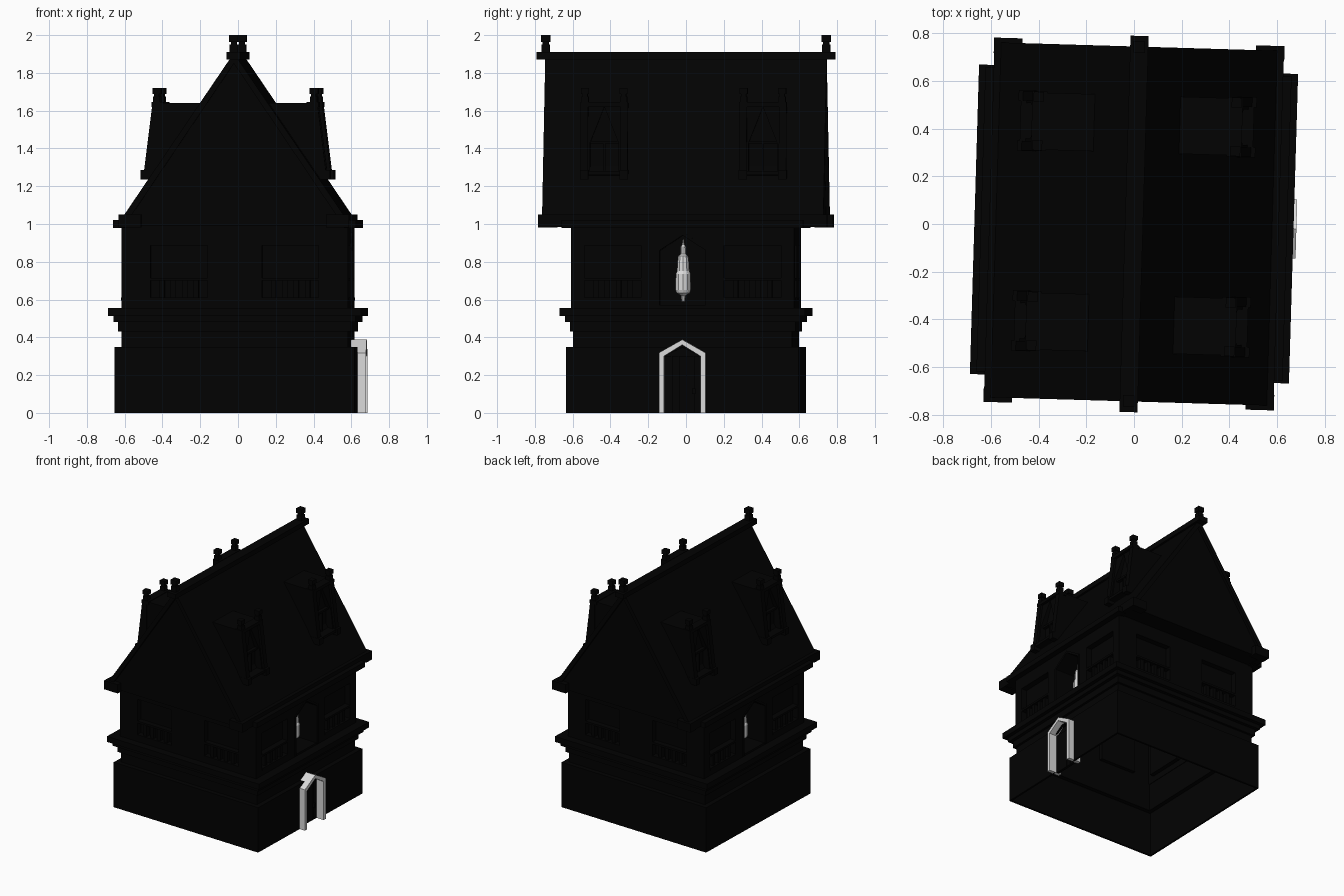
import bpy, bmesh, math
from mathutils import Matrix

if "Cube" in bpy.data.objects:
    bpy.data.objects.remove(bpy.data.objects["Cube"])

TURN = Matrix.Rotation(math.radians(-1.7), 4, 'Z')   # the house stands slightly turned


def material(name, value):
    m = bpy.data.materials.new(name)
    m.use_nodes = True
    colour = (value, value, value, 1)
    m.diffuse_color = colour
    m.node_tree.nodes["Principled BSDF"].inputs["Base Color"].default_value = colour
    return m


BLACK = material("soot black", 0.0006)
PALE = material("pale stone", 0.7)


def finish(name, bm, mat=BLACK):
    bmesh.ops.recalc_face_normals(bm, faces=bm.faces[:])
    bm.transform(TURN)
    me = bpy.data.meshes.new(name)
    bm.to_mesh(me)
    bm.free()
    me.materials.append(mat)
    ob = bpy.data.objects.new(name, me)
    bpy.context.collection.objects.link(ob)
    return ob


def add_prism(bm, points, place, lo, hi, open_front=False):
    """Extrude a 2D outline; place(a, b, depth) gives the 3D point."""
    low = [bm.verts.new(place(a, b, lo)) for a, b in points]
    high = [bm.verts.new(place(a, b, hi)) for a, b in points]
    bm.faces.new(low)
    if not open_front:
        bm.faces.new(high[::-1])
    n = len(points)
    for i in range(n):
        j = (i + 1) % n
        bm.faces.new((low[i], high[i], high[j], low[j]))


def along_y(a, b, d):
    return (a, d, b)


def side(s):
    """Outline in (y, z), extruded outward on the side s of x."""
    return lambda a, b, d: (s * d, a, b)


def end(s):
    """Outline in (x, z), extruded outward on the end s of y."""
    return lambda a, b, d: (a, s * d, b)


def rect(a0, a1, b0, b1):
    return [(a0, b0), (a1, b0), (a1, b1), (a0, b1)]


def add_box(bm, x0, x1, y0, y1, z0, z1):
    add_prism(bm, rect(x0, x1, z0, z1), along_y, y0, y1)


def arch(c, half, foot, spring, apex):
    return [(c - half, foot), (c + half, foot), (c + half, spring), (c, apex), (c - half, spring)]


def ring_wall(name, profile, extra):
    """Closed rectangular ring: a profile of (half depth, z), with extra half width in x."""
    bm = bmesh.new()
    rings = [[bm.verts.new((sx * (h + extra), sy * h, z))
              for sx, sy in ((-1, -1), (1, -1), (1, 1), (-1, 1))] for h, z in profile]
    for i, a in enumerate(rings):
        b = rings[i - 1]
        for k in range(4):
            bm.faces.new((a[k], a[k - 1], b[k - 1], b[k]))
    return finish(name, bm)


def cut(ob, cutter_bm):
    """Carve a shape out of an object, then discard the cutter."""
    cutter = finish("cutter", cutter_bm)
    cutter.hide_render = True
    mod = ob.modifiers.new("cut", 'BOOLEAN')
    mod.object, mod.operation, mod.solver = cutter, 'DIFFERENCE', 'EXACT'
    dg = bpy.context.evaluated_depsgraph_get()
    me = bpy.data.meshes.new_from_object(ob.evaluated_get(dg))
    ob.modifiers.clear()
    ob.data = me
    bpy.data.objects.remove(cutter)


def finial(bm, x, y, z, h, r):
    for width, a, b in ((.9, 0, .45), (.65, .45, .6), (1, .6, 1)):
        w = r * width
        add_box(bm, x - w, x + w, y - w, y + w, z + h * a, z + h * b)


# Hollow ground floor with a doorway
base = ring_wall("ground_floor", [(.616, 0), (.616, .35), (.57, .35), (.57, .34), (.602, .34), (.602, 0)], .02)
bm = bmesh.new()
add_prism(bm, arch(0, .1, -.01, .3, .345), side(1), .58, .7)
cut(base, bm)

# Recessed band and stepped cornice between the floors
ring_wall("floor_cornice", [(.58, .345), (.58, .43), (.597, .43), (.597, .48), (.622, .48), (.622, .512),
                            (.65, .512), (.65, .555), (.57, .555), (.57, .345)], .02)

# Hollow upper floor, opened for windows and two statue niches
wall = ring_wall("upper_wall", [(.591, .55), (.591, 1.0), (.577, 1.0), (.577, .55)], .009)
WIN_END, WIN_SIDE = .295, .37
openings = []
for s in (-1, 1):
    for t in (-1, 1):
        openings.append((rect(t * WIN_END - .15, t * WIN_END + .15, .605, .885), end(s), .55, .59))
        openings.append((rect(t * WIN_SIDE - .15, t * WIN_SIDE + .15, .605, .885), side(s), .555, .599))
    openings.append((arch(0, .122, .57, .86, .94), side(s), .43, .599))
cutters, recesses = bmesh.new(), bmesh.new()
for outline, place, back, face in openings:
    add_prism(cutters, outline, place, back, .7)
    add_prism(recesses, outline, place, back, face, open_front=True)
cut(wall, cutters)
finish("window_recesses", recesses)

# Window sills and small balustrades
bm = bmesh.new()
for s in (-1, 1):
    for place, centre, back, face in ((end(s), WIN_END, .55, .591), (side(s), WIN_SIDE, .555, .6)):
        for t in (-1, 1):
            c = t * centre
            add_prism(bm, rect(c - .15, c + .15, .7, .715), place, back, face)
            add_prism(bm, rect(c - .15, c + .15, .595, .61), place, back, face + .003)
            for k in (-1.5, -.5, .5, 1.5):
                add_prism(bm, rect(c + k * .06 - .014, c + k * .06 + .014, .61, .7), place, back, face - .01)
finish("window_balustrades", bm)


def arch_frame(bm, s, foot, outer, inner, lo, hi):
    """Pointed frame made from two mirrored halves."""
    (ow, osp, oap), (iw, isp, iap) = outer, inner
    for t in (-1, 1):
        add_prism(bm, [(t * iw, foot), (t * ow, foot), (t * ow, osp), (0, oap), (0, iap), (t * iw, isp)],
                  side(s), lo, hi)


# Niche surrounds and door frame
bm = bmesh.new()
for s in (-1, 1):
    arch_frame(bm, s, .56, (.137, .87, .957), (.122, .86, .94), .59, .606)
finish("niche_surrounds", bm)
bm = bmesh.new()
arch_frame(bm, 1, 0, (.124, .318, .388), (.097, .3, .36), .58, .682)
finish("door_frame", bm, PALE)

# Plank door with a latch
bm = bmesh.new()
add_prism(bm, arch(0, .098, 0, .3, .362), side(1), .6, .612)
for k in range(-2, 3):
    add_prism(bm, rect(k * .039 - .018, k * .039 + .018, 0, .3), side(1), .61, .62)
add_prism(bm, rect(.05, .07, .1, .13), side(1), .615, .635)
finish("door", bm)

# Statues, turned from a silhouette, set deep in the niches
SILHOUETTE = ((.59, .01), (.62, .012), (.635, .036), (.65, .042), (.735, .041), (.75, .034),
              (.8, .031), (.83, .027), (.84, .016), (.88, .014), (.89, .007), (.92, .002))
for s, label in ((1, "left"), (-1, "right")):
    bm = bmesh.new()
    rings = [[bm.verts.new((s * .495 + r * math.cos(k * math.pi / 5), r * math.sin(k * math.pi / 5), z))
              for k in range(10)] for z, r in SILHOUETTE]
    for a, b in zip(rings, rings[1:]):
        for k in range(10):
            bm.faces.new((a[k], a[k - 1], b[k - 1], b[k]))
    bm.faces.new(rings[0])
    bm.faces.new(rings[-1])
    finish(label + "_niche_statue", bm, PALE)

# Jettied gable walls and the roof slabs over them
bm = bmesh.new()
for t in (-1, 1):
    add_prism(bm, [(-.6, .99), (.6, .99), (.57, 1.04), (0, 1.88), (-.57, 1.04)], along_y, t * .58, t * .725)
finish("gable_walls", bm)
bm = bmesh.new()
for s in (-1, 1):
    add_prism(bm, [(s * .59, 1.035), (0, 1.905), (0, 1.85), (s * .55, 1.035)], along_y, -.745, .745)
finish("roof_slopes", bm)

# Eaves, gutters and corner blocks
bm = bmesh.new()
for s in (-1, 1):
    add_box(bm, s * .56, s * .608, -.742, .742, .985, 1.05)
    add_box(bm, s * .58, s * .643, -.64, .64, .98, 1.02)
    for t in (-1, 1):
        add_box(bm, s * .49, s * .61, t * .7, t * .765, .982, 1.05)
finish("eaves", bm)

# Ridge beam with finials
bm = bmesh.new()
add_box(bm, -.038, .038, -.79, .79, 1.872, 1.91)
for t in (-1, 1):
    finial(bm, 0, t * .743, 1.91, .09, .024)
finish("ridge", bm)

# Four dormers
for s in (-1, 1):
    for t in (-1, 1):
        c = t * .42
        label = ("left" if s > 0 else "right") + ("_back" if t > 0 else "_front")
        bm = bmesh.new()
        add_prism(bm, [(s * .15, 1.64), (s * .42, 1.64), (s * .467, 1.27), (s * .4, 1.24)],
                  along_y, c - .12, c + .12)
        body = finish(label + "_dormer", bm)
        bm = bmesh.new()
        add_prism(bm, arch(c, .075, 1.275, 1.43, 1.62), side(s), .405, .55)
        cut(body, bm)
        bm = bmesh.new()
        add_box(bm, s * .4, s * .49, c - .09, c + .09, 1.26, 1.28)         # sill
        add_box(bm, s * .38, s * .442, c - .125, c + .125, 1.62, 1.645)    # top moulding
        for k in (-1, 1):
            y = c + k * .105
            add_box(bm, s * .4, s * .5, y - .022, y + .022, 1.235, 1.285)  # bracket
            add_prism(bm, [(s * .4, 1.27), (s * .483, 1.27), (s * .438, 1.63), (s * .4, 1.63)],
                      along_y, y - .02, y + .02)                           # pilaster
            finial(bm, s * .416, c + k * .102, 1.64, .08, .021)
        add_box(bm, s * .4, s * .43, c - .006, c + .006, 1.275, 1.43)      # window bars
        add_box(bm, s * .4, s * .43, c - .075, c + .075, 1.425, 1.44)
        finish(label + "_dormer_trim", bm)
